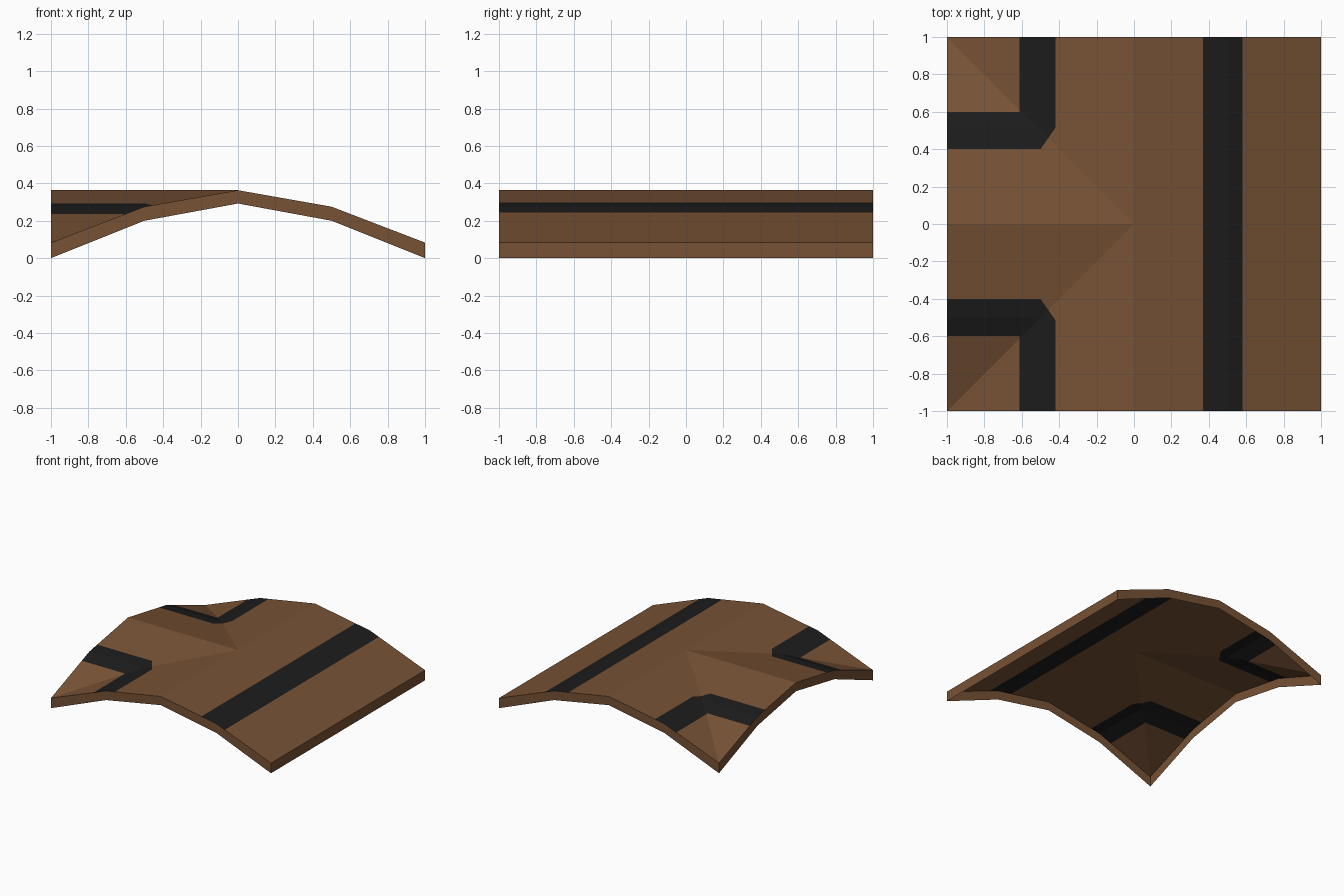
import bpy, bmesh
from mathutils import Vector

if "Cube" in bpy.data.objects:
    bpy.data.objects.remove(bpy.data.objects["Cube"])

TOP = (0.363, 0.275, 0.083)     # heights at distance 0, 0.5 and 1 from a ridge
BOTTOM = (0.292, 0.2, 0.0)      # lower border of the rim


def height(x, y, p):
    # Straight ridge along y, with a branch ridge running off to -x
    d = min(abs(x), abs(y)) if x < 0 else x
    if d < 0.5:
        return p[0] + (p[1] - p[0]) * d / 0.5
    return p[1] + (p[2] - p[1]) * (d - 0.5) / 0.5


def is_stripe(x, y):
    y = abs(y)
    if x > 0:
        return 0.368 < x < 0.58
    if x > -0.42 or y < 0.4 or (x < -0.612 and y > 0.6):
        return False
    return (x + 0.5) * 0.115 < (y - 0.4) * 0.08      # chamfered outer corner


def material(name, rgb):
    m = bpy.data.materials.new(name)
    m.diffuse_color = (*rgb, 1)
    m.use_nodes = True
    m.node_tree.nodes["Principled BSDF"].inputs["Base Color"].default_value = m.diffuse_color
    return m


# Flat sheet
bm = bmesh.new()
bmesh.ops.create_grid(bm, x_segments=2, y_segments=2, size=1)

# Cut along folds, valleys and stripe borders
cuts = [((x, 0, 0), (1, 0, 0)) for x in (-0.612, -0.5, -0.42, 0.368, 0.5, 0.58)]
for s in (1, -1):
    cuts += [((0, s * y, 0), (0, 1, 0)) for y in (0.4, 0.5, 0.6)]
    cuts += [((0, 0, 0), (1, s, 0)), ((-0.5, s * 0.4, 0), (0.115, -s * 0.08, 0))]
for co, no in cuts:
    bmesh.ops.bisect_plane(bm, geom=bm.verts[:] + bm.edges[:] + bm.faces[:], dist=1e-5,
                           plane_co=Vector(co), plane_no=Vector(no))

# Raise the sheet to make a rim, and colour the stripes
ext = bmesh.ops.extrude_face_region(bm, geom=bm.faces[:], use_keep_orig=True)
upper = {g for g in ext["geom"] if isinstance(g, bmesh.types.BMVert)}
for v in bm.verts:
    v.co.z = 1.0 if v in upper else 0.0
bmesh.ops.recalc_face_normals(bm, faces=bm.faces[:])
bm.normal_update()
for f in bm.faces:
    c = f.calc_center_median()
    f.material_index = int(f.normal.z > 0.5 and is_stripe(c.x, c.y))

# Bend into the roof shape; the underside is open
for v in bm.verts:
    v.co.z = height(v.co.x, v.co.y, TOP if v in upper else BOTTOM)
under = [f for f in bm.faces if not any(v in upper for v in f.verts)]
bmesh.ops.delete(bm, geom=under, context='FACES')
bm.normal_update()

mesh = bpy.data.meshes.new("roof_junction")
bm.to_mesh(mesh)
bm.free()
mesh.materials.append(material("brown", (0.185, 0.084, 0.035)))
mesh.materials.append(material("charcoal", (0.0115, 0.0115, 0.0115)))
roof = bpy.data.objects.new("roof_junction", mesh)
bpy.context.collection.objects.link(roof)
